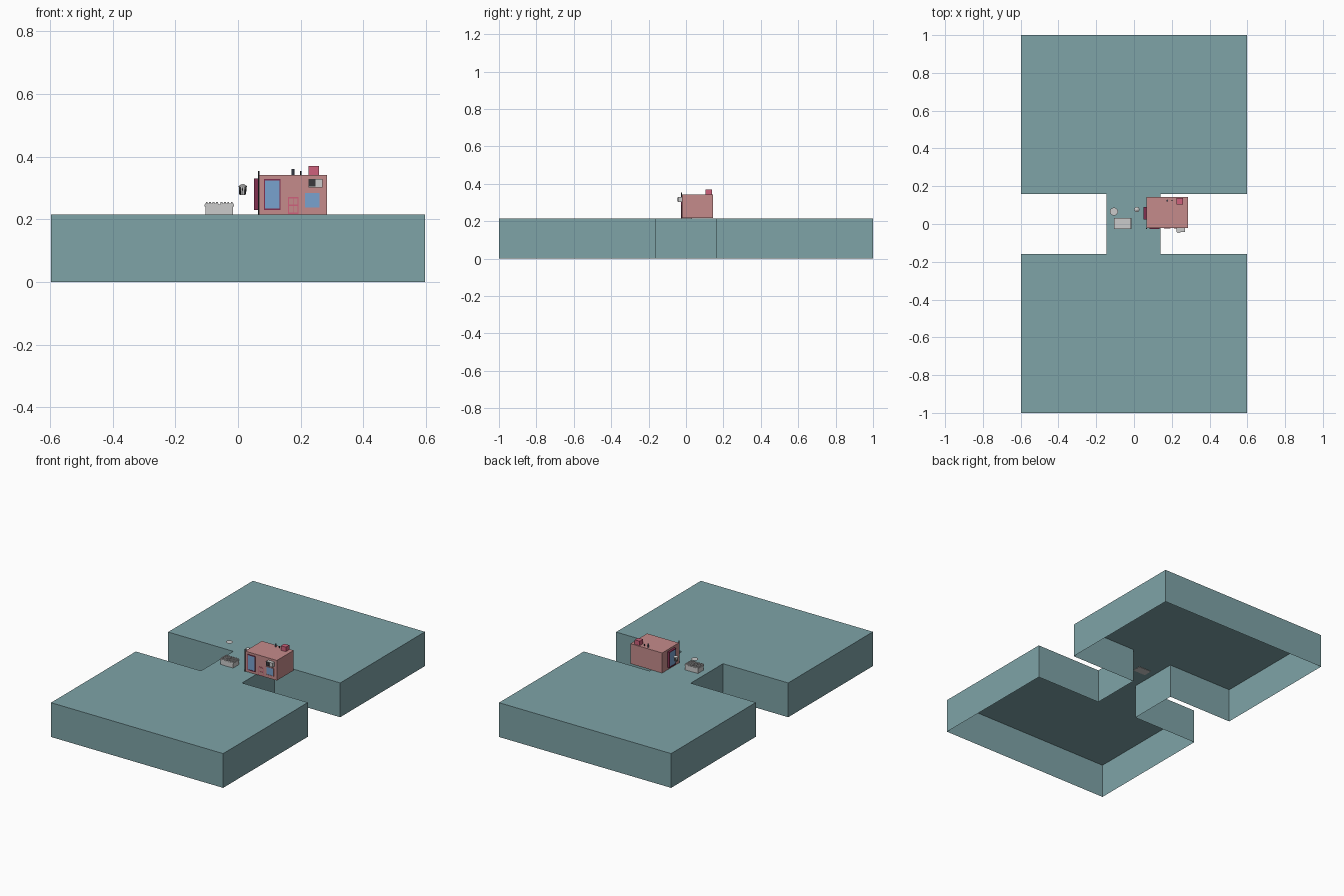
import bpy, bmesh, math

if "Cube" in bpy.data.objects:
    bpy.data.objects.remove(bpy.data.objects["Cube"])

def material(name, color):
    m = bpy.data.materials.new(name)
    m.diffuse_color = (*color, 1)
    m.use_nodes = True
    m.node_tree.nodes["Principled BSDF"].inputs["Base Color"].default_value = m.diffuse_color
    return m

TEAL = material("teal", (0.21, 0.37, 0.39))
PINK = material("pink", (0.56, 0.26, 0.26))
ROSE = material("rose", (0.62, 0.12, 0.2))
MAROON = material("maroon", (0.22, 0.03, 0.08))
BLUE = material("blue", (0.19, 0.36, 0.62))
NAVY = material("pipe_blue", (0.12, 0.14, 0.2))
DARK = material("dark_grey", (0.04, 0.04, 0.045))

def finish(name, bm, mat=None):
    bmesh.ops.recalc_face_normals(bm, faces=bm.faces)
    me = bpy.data.meshes.new(name)
    bm.to_mesh(me)
    bm.free()
    ob = bpy.data.objects.new(name, me)
    bpy.context.collection.objects.link(ob)
    if mat:
        me.materials.append(mat)
    return ob

def box(name, x, y, z, mat=None):
    bm = bmesh.new()
    bmesh.ops.create_cube(bm, size=1)
    for v in bm.verts:
        v.co = [(a + b) / 2 + c * (b - a) for c, (a, b) in zip(v.co, (x, y, z))]
    return finish(name, bm, mat)

def cone(name, x, y, z, r1, r2, mat=None, n=12, caps=True):
    bm = bmesh.new()
    bmesh.ops.create_cone(bm, segments=n, radius1=r1, radius2=r2,
                          depth=z[1] - z[0], cap_ends=caps)
    bmesh.ops.translate(bm, verts=bm.verts, vec=(x, y, sum(z) / 2))
    return finish(name, bm, mat)

def frame_front(name, x, z, y, w, d, mat):
    # four bars around an opening on the front wall
    for i, (xx, zz) in enumerate([((x[0], x[0] + w), z), ((x[1] - w, x[1]), z),
                                  (x, (z[0], z[0] + w)), (x, (z[1] - w, z[1]))]):
        box(f"{name}_{i}", xx, (y - d, y), zz, mat)

# H-shaped ground slab, hollow and open underneath
TOP = 0.215
outline = [(-.597, -1), (.597, -1), (.597, -.16), (.14, -.16), (.14, .16), (.597, .16),
           (.597, 1), (-.597, 1), (-.597, .16), (-.145, .16), (-.145, -.16), (-.597, -.16)]
bm = bmesh.new()
hi = [bm.verts.new((x, y, TOP)) for x, y in outline]
lo = [bm.verts.new((x, y, 0)) for x, y in outline]
bm.faces.new(hi)
for i in range(len(hi)):
    j = (i + 1) % len(hi)
    bm.faces.new((lo[i], lo[j], hi[j], hi[i]))
slab = finish("ground_slab", bm, TEAL)
if max(slab.data.polygons, key=lambda p: p.area).normal.z < 0:
    slab.data.flip_normals()

# House body and roof fittings
F = -0.022
box("house_body", (.065, .285), (F, .144), (TOP + .001, .342), PINK)
box("chimney", (.225, .259), (.104, .138), (.342, .370), ROSE)
cone("wide_vent_pipe", .1755, .124, (.34, .361), .005, .005, NAVY, 8)
cone("thin_vent_pipe", .2005, .124, (.34, .354), .003, .003, DARK, 8)
cone("drain_pipe", .066, F - .002, (TOP + .001, .354), .0028, .0028, DARK, 8)

# Front windows
box("tall_window_glass", (.087, .132), (F - .001, F), (.233, .324), BLUE)
frame_front("tall_window_frame", (.083, .136), (.23, .328), F, .004, .004, MAROON)
box("small_window_glass", (.214, .261), (F - .001, F), (.238, .284), BLUE)
frame_front("small_window_frame", (.211, .264), (.235, .287), F, .003, .003, PINK)

# Panelled door
box("door", (.16, .193), (F - .001, F), (TOP + .002, .271), ROSE)
for i in range(2):
    for j in range(2):
        x, z = .163 + i * .015, .222 + j * .025
        box(f"door_panel_{i}{j}", (x, x + .012), (F - .002, F), (z, z + .02), PINK)

# Side window
box("side_window_glass", (.0535, .065), (.028, .087), (.235, .325), BLUE)
for i, (y, z) in enumerate([((.024, .029), (.23, .33)), ((.086, .091), (.23, .33)),
                            ((.024, .091), (.23, .235)), ((.024, .091), (.325, .33))]):
    box(f"side_window_frame_{i}", (.051, .065), y, z, MAROON)

# Air conditioner
box("cooler_case", (.225, .27), (-.043, F), (.302, .329))
box("cooler_grille", (.227, .247), (-.0445, -.042), (.304, .327), DARK)

# Waste container with ribs and two-part lid
box("container_body", (-.104, -.016), (-.025, .03), (.213, .243))
for i in range(9):
    x = -.104 + i * .0103
    for side, y in (("front", (-.027, -.025)), ("back", (.03, .032))):
        box(f"container_rib_{side}_{i}", (x, x + .005), y, (.215, .243))
box("container_rim", (-.107, -.013), (-.027, .032), (.241, .247))
for i in range(2):
    x = -.105 + i * .047
    box(f"container_lid_{i}", (x, x + .043), (-.026, .031), (.247, .251))
    for k in range(4):
        xr = x + .002 + k * .011
        box(f"lid_ridge_{i}{k}", (xr, xr + .006), (-.025, .03), (.251, .255))

# Raised bin: tapered pail with slats and lid
cone("bin_pail", .015, .077, (.278, .304), .008, .011)
for i in range(8):
    a = i * math.pi / 4
    cone(f"bin_slat_{i}", .015 + .01 * math.cos(a), .077 + .01 * math.sin(a),
         (.28, .304), .0012, .0018, DARK, 5)
cone("bin_rim", .015, .077, (.303, .307), .014, .014, None, 16)
cone("bin_lid", .015, .077, (.307, .312), .012, .004, None, 16)

# Flat round cover
bm = bmesh.new()
bmesh.ops.create_circle(bm, cap_ends=True, segments=20, radius=.021)
bmesh.ops.translate(bm, verts=bm.verts, vec=(-.106, .066, .32))
finish("round_cover", bm)
